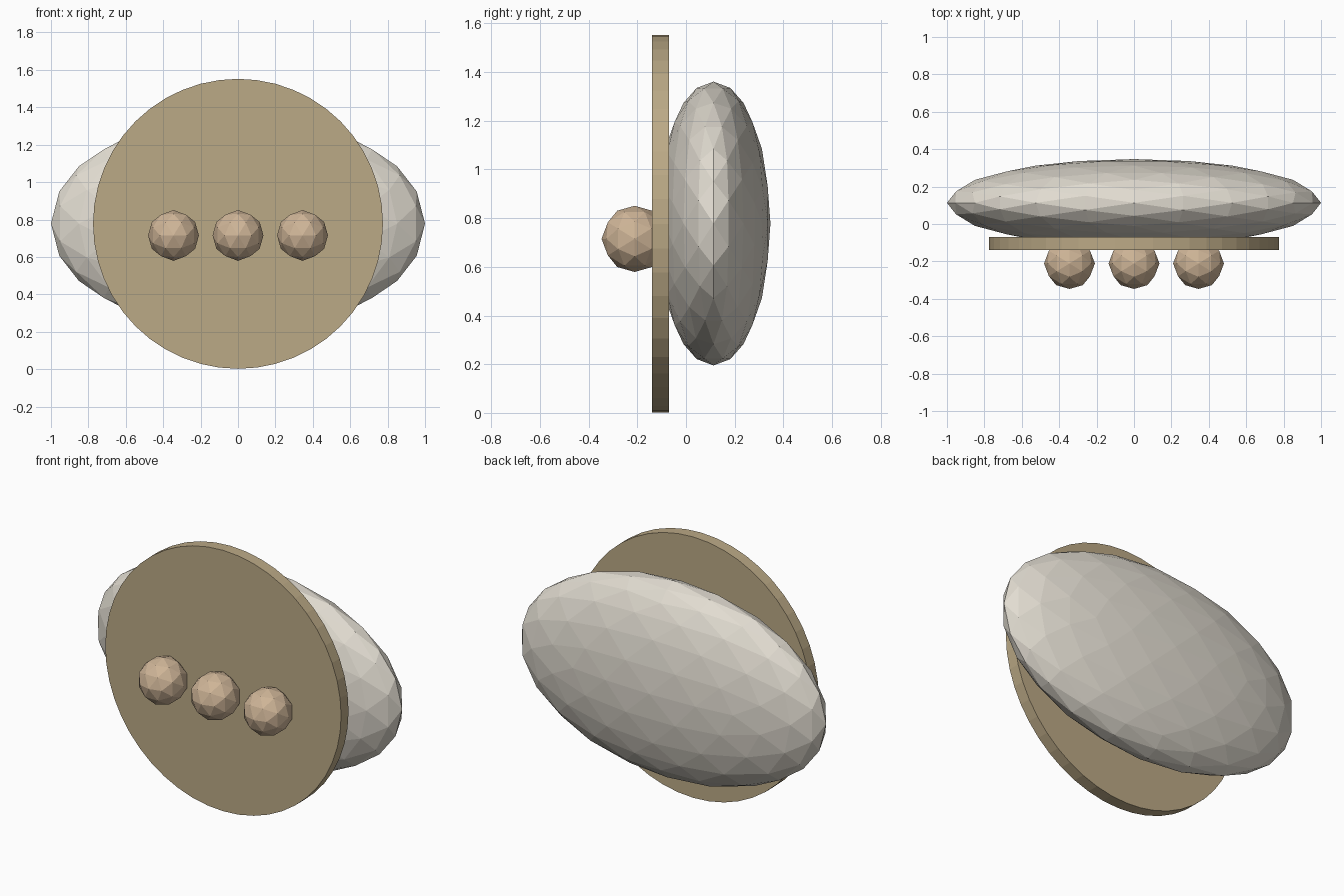
import bpy, math
from mathutils import Matrix

if "Cube" in bpy.data.objects:
    bpy.data.objects.remove(bpy.data.objects["Cube"])


def paint(obj, name, color):
    mat = bpy.data.materials.get(name) or bpy.data.materials.new(name)
    mat.diffuse_color = (*color, 1)
    mat.use_nodes = True
    mat.node_tree.nodes["Principled BSDF"].inputs["Base Color"].default_value = mat.diffuse_color
    obj.data.materials.append(mat)


def faceted_ball(name, center, radii, level):
    """Icosphere turned so its edge midpoints lie on the axes, then stretched."""
    bpy.ops.mesh.primitive_ico_sphere_add(subdivisions=level, radius=1)
    obj = bpy.context.object
    obj.name = name
    turn = Matrix.Rotation(math.radians(58.283), 4, 'Y')
    obj.data.transform(Matrix.Diagonal((*radii, 1)) @ turn)
    obj.location = center
    return obj


# Flattened rear body
body = faceted_ball("rear_body", (0, 0.113, 0.778), (1.0, 0.234, 0.583), 3)
paint(body, "pale_stone", (0.76, 0.72, 0.64))

# Upright front disc
bpy.ops.mesh.primitive_cylinder_add(vertices=48, radius=0.775, depth=0.07,
                                    location=(0, -0.104, 0.777),
                                    rotation=(math.pi / 2, 0, 0))
disc = bpy.context.object
disc.name = "front_disc"
paint(disc, "ochre", (0.50, 0.40, 0.24))

# Row of three knobs on the disc
for i, x in enumerate((-0.345, 0, 0.345)):
    knob = faceted_ball(f"knob_{i + 1}", (x, -0.211, 0.715), (0.136,) * 3, 2)
    paint(knob, "tan", (0.62, 0.46, 0.31))
